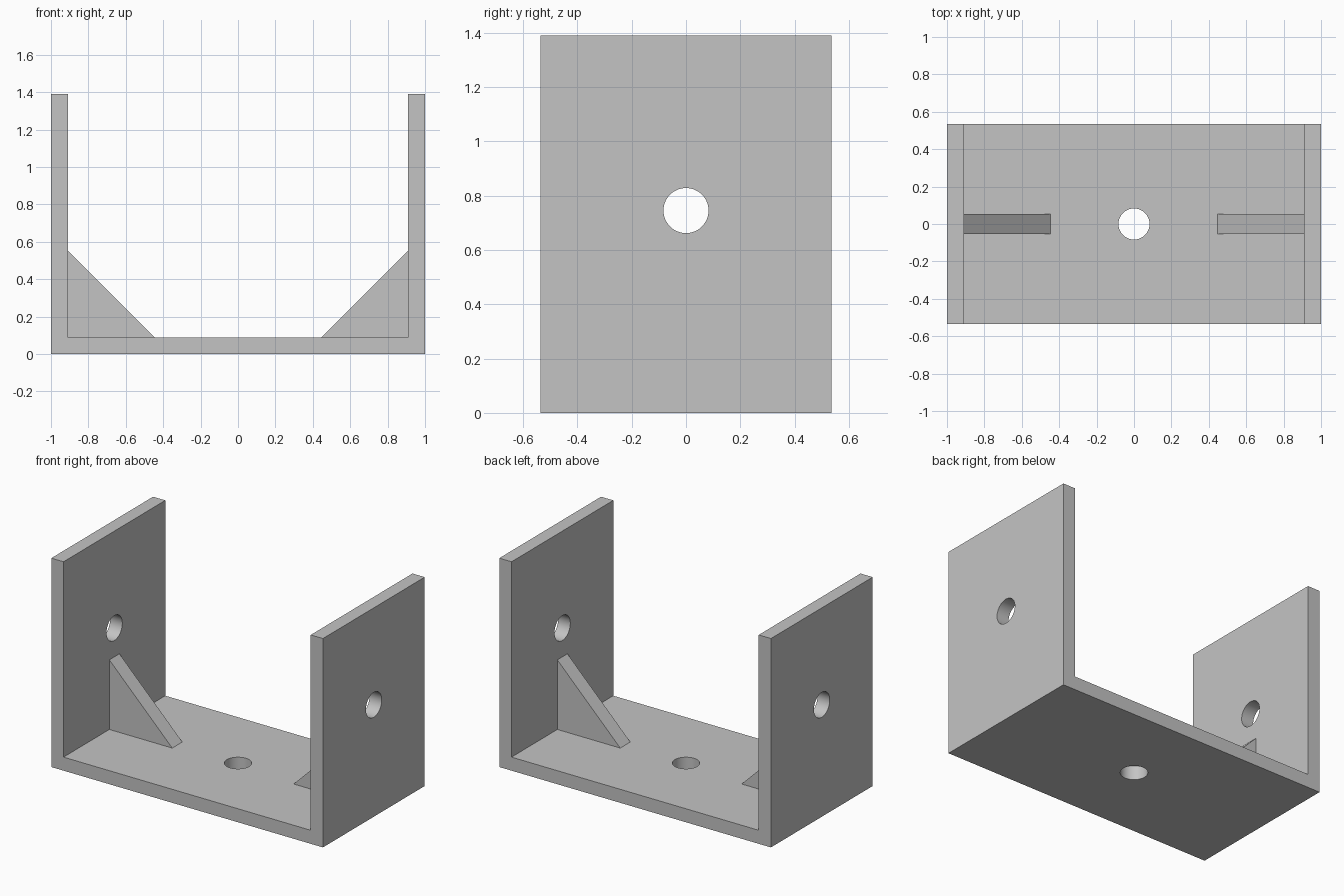
import bpy
import bmesh
from math import pi, radians
from mathutils import Vector

if "Cube" in bpy.data.objects:
    bpy.data.objects.remove(bpy.data.objects["Cube"], do_unlink=True)

HALF_DEPTH = 0.535
HEIGHT = 1.39
WALL = 0.09
HOLE_RADIUS = 0.083
HOLE_Z = 0.745
RIB_HALF = 0.053
RIB_SIZE = 0.463

grey = bpy.data.materials.new("plain grey")
grey.use_nodes = True
colour = (0.55, 0.55, 0.55, 1)
grey.diffuse_color = colour
grey.node_tree.nodes["Principled BSDF"].inputs["Base Color"].default_value = colour


def extrude_profile(name, points, half):
    """Extrude an x-z outline evenly along y."""
    bm = bmesh.new()
    face = bm.faces.new([bm.verts.new((x, -half, z)) for x, z in points])
    new = bmesh.ops.extrude_face_region(bm, geom=[face])["geom"]
    verts = [v for v in new if isinstance(v, bmesh.types.BMVert)]
    bmesh.ops.translate(bm, verts=verts, vec=Vector((0, 2 * half, 0)))
    bmesh.ops.recalc_face_normals(bm, faces=bm.faces)
    mesh = bpy.data.meshes.new(name)
    bm.to_mesh(mesh)
    bm.free()
    mesh.materials.append(grey)
    obj = bpy.data.objects.new(name, mesh)
    bpy.context.collection.objects.link(obj)
    return obj


def drill(obj, location, rotation, depth):
    """Cut a round hole through an object."""
    bpy.ops.mesh.primitive_cylinder_add(vertices=64, radius=HOLE_RADIUS, depth=depth,
                                        location=location, rotation=rotation)
    cutter = bpy.context.object
    cutter.name = "hole_cutter"
    cutter.hide_render = True
    cutter.data.materials.append(grey)
    mod = obj.modifiers.new("hole", 'BOOLEAN')
    mod.operation = 'DIFFERENCE'
    mod.solver = 'EXACT'
    mod.object = cutter
    bpy.ops.object.select_all(action='DESELECT')
    obj.select_set(True)
    bpy.context.view_layer.objects.active = obj
    bpy.ops.object.modifier_apply(modifier=mod.name)
    bpy.data.objects.remove(cutter, do_unlink=True)


# U-shaped bracket: base plate with two upright walls
inner = 1 - WALL
bracket = extrude_profile("u_bracket", [
    (-1, 0), (1, 0), (1, HEIGHT), (inner, HEIGHT),
    (inner, WALL), (-inner, WALL), (-inner, HEIGHT), (-1, HEIGHT)], HALF_DEPTH)

# Base hole, then one bore through both walls
drill(bracket, (0, 0, WALL / 2), (0, 0, 0), 4 * WALL)
drill(bracket, (0, 0, HOLE_Z), (0, pi / 2, 0), 3)
bpy.ops.object.shade_smooth_by_angle(angle=radians(30))

# Triangular ribs bracing each wall
for name, side in (("left_rib", 1), ("right_rib", -1)):
    extrude_profile(name, [
        (side * inner, WALL),
        (side * (inner - RIB_SIZE), WALL),
        (side * inner, WALL + RIB_SIZE)], RIB_HALF)
